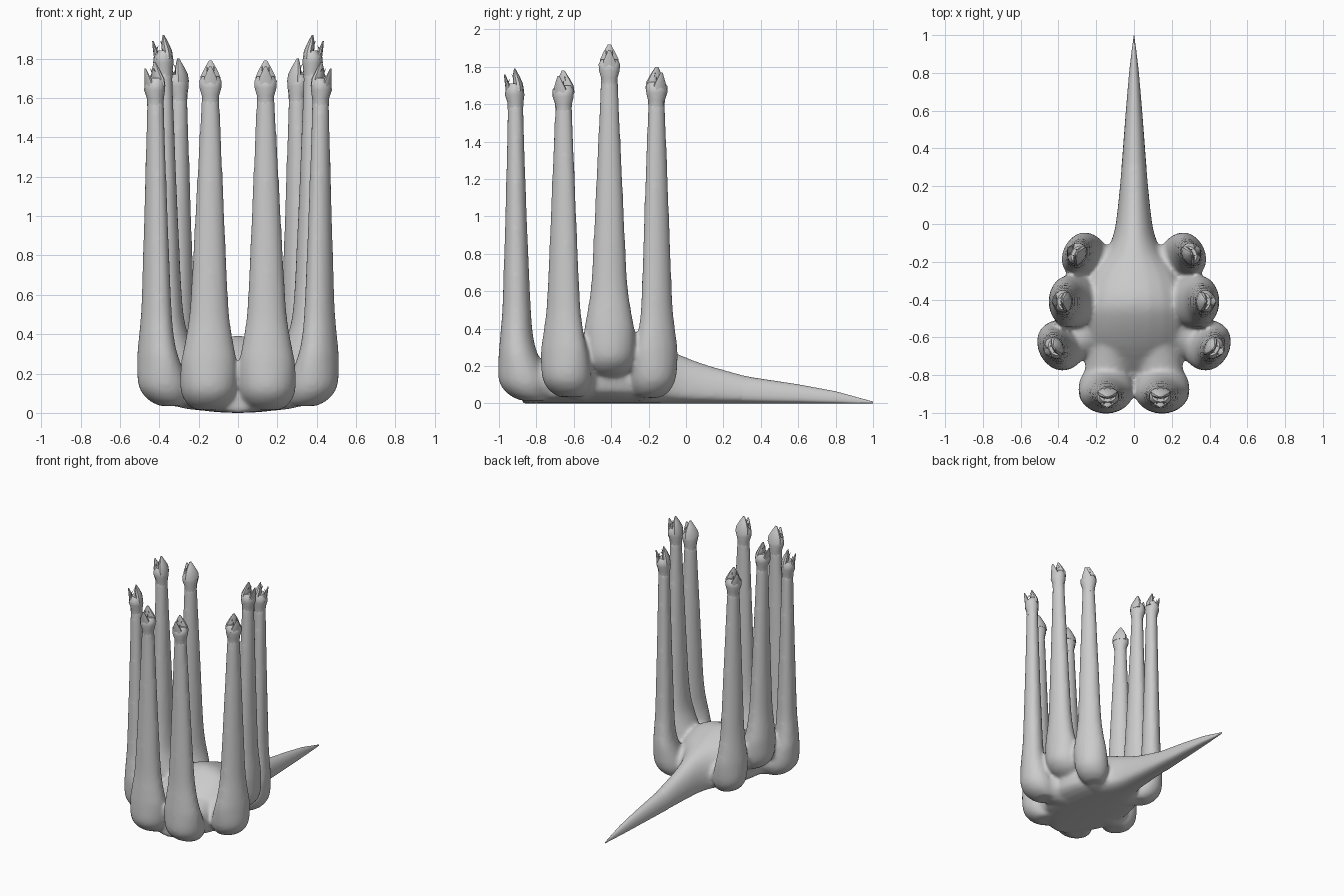
import bpy, bmesh, math
from mathutils import Vector

if "Cube" in bpy.data.objects:
    bpy.data.objects.remove(bpy.data.objects["Cube"])

grey = bpy.data.materials.new("stone_grey")
grey.diffuse_color = (0.6, 0.6, 0.6, 1)
grey.use_nodes = True
grey.node_tree.nodes["Principled BSDF"].inputs["Base Color"].default_value = grey.diffuse_color


def refine(rows, steps=4):
    """Smoothly interpolate a table of sections (Catmull-Rom)."""
    rows = [Vector(r) for r in rows]
    out = []
    for i in range(len(rows) - 1):
        a, b, c, d = (rows[max(0, min(len(rows) - 1, i + o))] for o in (-1, 0, 1, 2))
        for s in range(steps):
            t = s / steps
            out.append(0.5 * (2 * b + (c - a) * t + (2 * a - 5 * b + 4 * c - d) * t ** 2
                              + (3 * b - a - 3 * c + d) * t ** 3))
    return out + [rows[-1]]


def loft(bm, rings):
    """Skin a closed tube through rings of equal point count."""
    loops = [[bm.verts.new(p) for p in ring] for ring in rings]
    n = len(loops[0])
    faces = []
    for a, b in zip(loops, loops[1:]):
        for i in range(n):
            j = (i + 1) % n
            faces.append(bm.faces.new((a[i], a[j], b[j], b[i])))
    faces += [bm.faces.new(loops[0][::-1]), bm.faces.new(loops[-1])]
    bmesh.ops.recalc_face_normals(bm, faces=faces)


def make_object(name, bm, angle=40):
    mesh = bpy.data.meshes.new(name)
    bm.to_mesh(mesh)
    bm.free()
    mesh.materials.append(grey)
    mesh.shade_smooth()
    mesh.set_sharp_from_angle(angle=math.radians(angle))
    obj = bpy.data.objects.new(name, mesh)
    bpy.context.collection.objects.link(obj)
    return obj


def facing_ring(x, y, z, fwd, rf, rs, angle, side, n):
    """Horizontal ellipse, shifted by fwd along its facing direction."""
    f = Vector((math.cos(angle), math.sin(angle), 0))
    s = Vector((-f.y, f.x, 0))
    pts = []
    for i in range(n):
        t = math.tau * i / n
        p = Vector((x, y, z)) + f * (fwd + rf * math.cos(t)) + s * (rs * math.sin(t))
        p.x *= side
        pts.append(p)
    return pts


def body_ring(y, half, top, n=24):
    """Upright section with a low, flattened belly."""
    mid = top * 0.32
    pts = []
    for i in range(n):
        t = math.tau * i / n
        s, c = math.sin(t), math.cos(t)
        if s < 0:
            s = -abs(s) ** 0.6
        pts.append(Vector((half * c, y, mid + s * (top - mid if s > 0 else mid))))
    return pts


def shoulder_ring(center, across, half, low, high, side, n=20):
    """Upright ellipse across the direction of a shoulder."""
    pts = []
    for i in range(n):
        t = math.tau * i / n
        p = center + across * (half * math.cos(t))
        p.z = (low + high) / 2 + (high - low) / 2 * math.sin(t)
        p.x *= side
        pts.append(p)
    return pts


# neck section: height, side radius, depth radius, inward shift
NECK = [(0.015, .07, .07, .09), (.05, .115, .108, .06), (.12, .145, .137, .04),
        (.25, .143, .108, .01), (.35, .125, .09, 0), (.5, .102, .077, 0),
        (.75, .087, .067, 0), (1.0, .075, .058, 0), (1.35, .058, .048, 0),
        (1.6, .046, .042, 0)]
# neck placement: foot x y, head x y, foot z, head z, facing angle, scale, shoulder start x y
NECKS = {"front": (.149, -.903, .14, -.912, 0, 1.6, -90, 1.0, .12, -.55),
         "front_side": (.412, -.655, .42, -.655, .02, 1.59, -28, .92, .1, -.5),
         "rear_side": (.355, -.41, .375, -.41, .13, 1.73, 0, .95, .1, -.41),
         "back": (.29, -.155, .30, -.158, .015, 1.61, 28, .83, .08, -.3)}
# torso section: y, half width, top height
TORSO = [(-.88, .05, .09), (-.8, .16, .15), (-.65, .29, .28), (-.5, .32, .37),
         (-.4, .31, .392), (-.27, .26, .355), (-.15, .155, .31), (-.05, .108, .268),
         (.1, .085, .21), (.35, .062, .14)]
TAIL = [(.3, .066, .15), (.35, .062, .14), (.6, .043, .102), (.8, .026, .065),
        (.92, .012, .032), (1.0, .001, .01)]
# head sections: height, forward shift, depth radius, side radius
SKULL = [(-.03, 0, .041, .044), (.01, 0, .043, .046), (.05, .004, .052, .058),
         (.085, .004, .048, .06), (.11, .0, .03, .045)]
UPPER_JAW = [(.07, -.018, .028, .056), (.11, -.014, .026, .052),
             (.15, -.004, .018, .032), (.19, .004, .004, .008)]
LOWER_JAW = [(.06, .03, .02, .044), (.10, .042, .013, .034),
             (.13, .05, .009, .02), (.16, .058, .003, .006)]

# torso, shoulders and necks, fused into one skin
bm = bmesh.new()
loft(bm, [body_ring(*r) for r in refine(TORSO)])
for fx, fy, hx, hy, z0, z1, deg, k, sx, sy in NECKS.values():
    ang = math.radians(deg)
    start = Vector((sx, sy, 0))
    foot = Vector((fx - .04 * math.cos(ang), fy - .04 * math.sin(ang), 0))
    across = (foot - start).normalized().cross(Vector((0, 0, 1)))
    for side in (1, -1):
        rings = []
        for h, rs, rf, back in refine(NECK):
            u = h / 1.6
            k2 = k + (1 - k) * u
            rings.append(facing_ring(fx + (hx - fx) * u, fy + (hy - fy) * u,
                                     z0 + (z1 - z0) * u, -back, rf * k2, rs * k2,
                                     ang, side, 20))
        loft(bm, rings)
        loft(bm, [shoulder_ring(start.lerp(foot, u), across, half, low, high, side)
                  for u, half, low, high in refine(
                      [(0, .11, .005, .28), (.6, .12, .01 + z0 * .5, .24 + z0 * .4),
                       (1, .115 * k, .04 + z0, .22 + z0)])])
body = make_object("body_and_necks", bm)
remesh = body.modifiers.new("fuse", 'REMESH')
remesh.mode = 'VOXEL'
remesh.voxel_size = 0.013
remesh.use_smooth_shade = True
soften = body.modifiers.new("soften", 'SMOOTH')
soften.factor = 0.5
soften.iterations = 10

# tapering tail
bm = bmesh.new()
loft(bm, [body_ring(*r) for r in TAIL])
make_object("tail", bm, 60)

# heads with open jaws and fangs
for name, (fx, fy, hx, hy, z0, z1, deg, *_) in NECKS.items():
    for side, label in ((1, "right"), (-1, "left")):
        bm = bmesh.new()
        a = math.radians(deg)
        for part in (SKULL, UPPER_JAW, LOWER_JAW):
            loft(bm, [facing_ring(hx, hy, z1 + h, f, rf, rs, a, side, 10)
                      for h, f, rf, rs in part])
        fwd = Vector((math.cos(a), math.sin(a), 0))
        across = Vector((-fwd.y, fwd.x, 0))
        for s in (-1, 1):
            for f, h, lean in ((.006, .135, .014), (.04, .11, -.01)):
                p = Vector((hx, hy, z1 + h)) + fwd * f + across * (s * .018)
                tip = p + fwd * lean
                loft(bm, [facing_ring(p.x, p.y, p.z, 0, .005, .005, a, side, 5),
                          facing_ring(tip.x, tip.y, p.z + .025, 0, .001, .001, a, side, 5)])
        make_object(f"{name}_head_{label}", bm)
